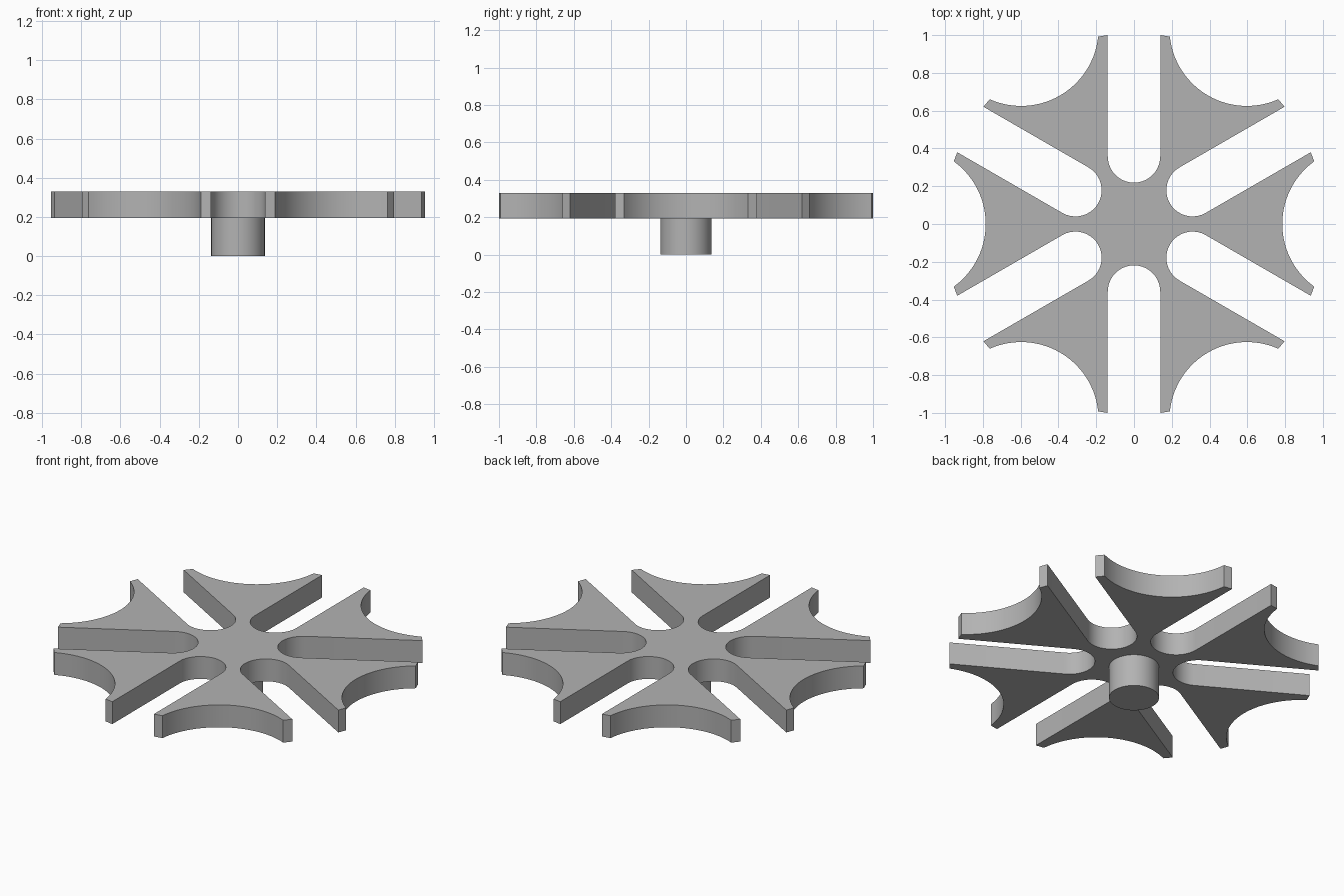
import bpy, bmesh
from math import pi, sin, cos, sqrt, asin, radians
from mathutils import Matrix, Vector

cube = bpy.data.objects.get("Cube")
if cube:
    bpy.data.objects.remove(cube)

RIM = 1.01                           # outer radius
SLOT_W, SLOT_C = 0.139, 0.358        # slot half width, centre of its round end
DISH_C, DISH_R = 1.195, 0.41         # centre and radius of the rim scallops
BOTTOM, TOP = 0.194, 0.329
PIN_R = 0.137

grey = bpy.data.materials.new("Plain grey")
grey.use_nodes = True
colour = (0.45, 0.45, 0.45, 1)
grey.diffuse_color = colour
grey.node_tree.nodes["Principled BSDF"].inputs["Base Color"].default_value = colour


def arc(cx, radius, start, end, steps):
    """Points on an arc centred on the x axis."""
    angles = [start + (end - start) * i / steps for i in range(steps + 1)]
    return [Vector((cx + radius * cos(a), radius * sin(a), 0)) for a in angles]


def finish(bm, name):
    bmesh.ops.recalc_face_normals(bm, faces=bm.faces)
    mesh = bpy.data.meshes.new(name)
    bm.to_mesh(mesh)
    bm.free()
    mesh.materials.append(grey)
    obj = bpy.data.objects.new(name, mesh)
    bpy.context.collection.objects.link(obj)
    bpy.ops.object.select_all(action="DESELECT")
    obj.select_set(True)
    bpy.context.view_layer.objects.active = obj
    bpy.ops.object.shade_smooth_by_angle(angle=radians(25))
    return obj


# One sixth of the outline: a rim scallop, then a slot
tip_x = (RIM**2 + DISH_C**2 - DISH_R**2) / (2 * DISH_C)
half = asin(sqrt(RIM**2 - tip_x**2) / DISH_R)
scallop = arc(DISH_C, DISH_R, pi + half, pi - half, 28)

mouth = sqrt(RIM**2 - SLOT_W**2)
slot = [Vector((mouth, -SLOT_W, 0))]
slot += arc(SLOT_C, SLOT_W, -pi / 2, -3 * pi / 2, 20)
slot += [Vector((mouth, SLOT_W, 0))]
turn_slot = Matrix.Rotation(pi / 6, 3, "Z")
sector = scallop + [turn_slot @ p for p in slot]

# Slotted wheel
bm = bmesh.new()
outline = []
for i in range(6):
    turn = Matrix.Rotation(i * pi / 3, 3, "Z")
    outline += [bm.verts.new(turn @ p + Vector((0, 0, BOTTOM))) for p in sector]
face = bm.faces.new(outline)
result = bmesh.ops.extrude_face_region(bm, geom=[face], use_keep_orig=True)
raised = [g for g in result["geom"] if isinstance(g, bmesh.types.BMVert)]
bmesh.ops.translate(bm, verts=raised, vec=(0, 0, TOP - BOTTOM))
finish(bm, "slotted_wheel")

# Round pin beneath the wheel, let into its underside
height = BOTTOM + 0.05
bm = bmesh.new()
bmesh.ops.create_cone(bm, cap_ends=True, segments=48, radius1=PIN_R, radius2=PIN_R,
                      depth=height, matrix=Matrix.Translation((0, 0, height / 2)))
finish(bm, "axle_pin")
